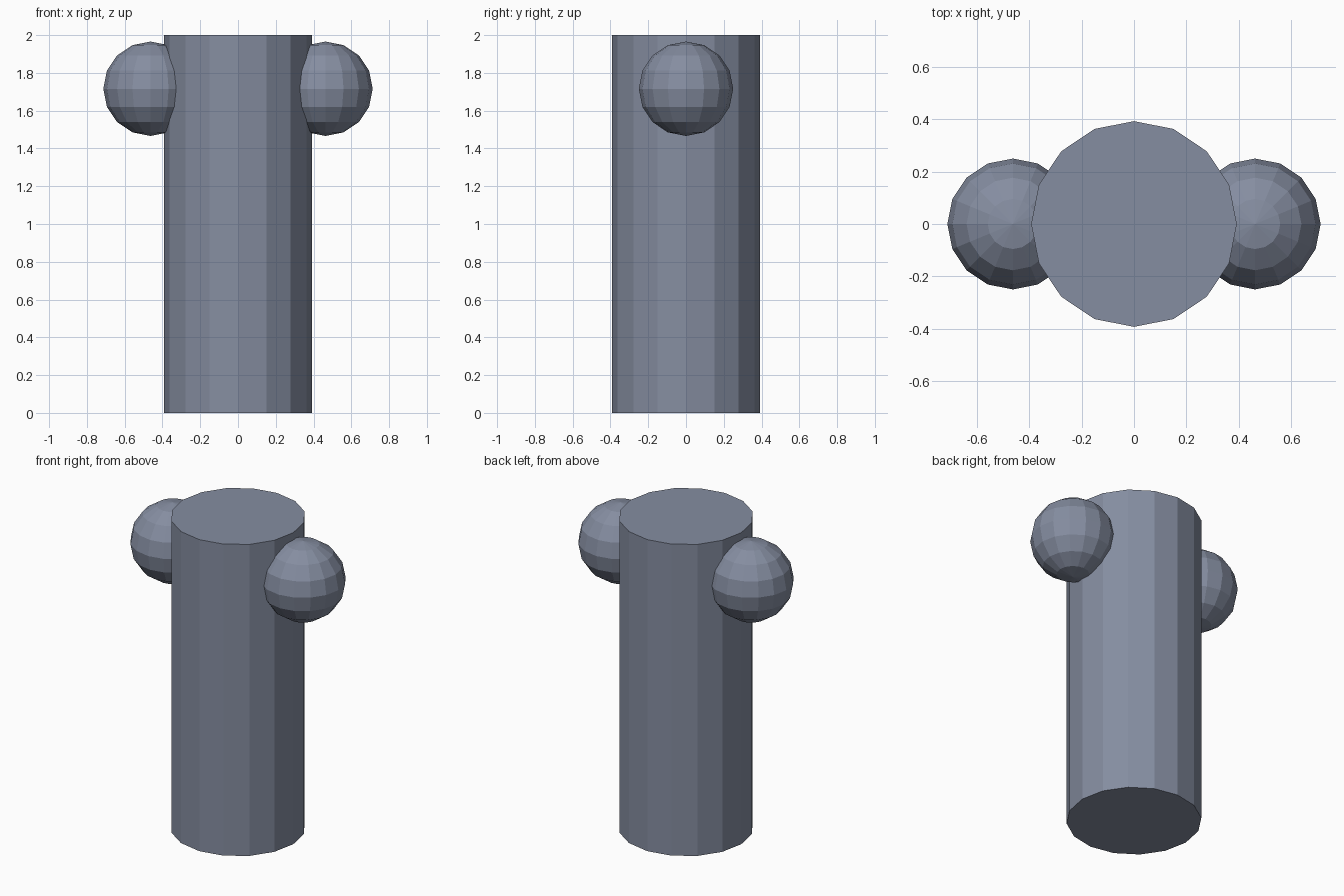
import bpy

if "Cube" in bpy.data.objects:
    bpy.data.objects.remove(bpy.data.objects["Cube"])

# Slate blue-grey shared by all parts
slate = bpy.data.materials.new("slate")
slate.diffuse_color = (0.135, 0.155, 0.205, 1.0)
slate.use_nodes = True
slate.node_tree.nodes["Principled BSDF"].inputs["Base Color"].default_value = slate.diffuse_color
slate.diffuse_color = (0.235, 0.268, 0.355, 1.0)
slate.use_nodes = True
slate.node_tree.nodes["Principled BSDF"].inputs["Base Color"].default_value = slate.diffuse_color


def finish(name):
    obj = bpy.context.object
    obj.name = name
    obj.data.materials.append(slate)


# Upright 16-sided post
bpy.ops.mesh.primitive_cylinder_add(vertices=16, radius=0.393, depth=2.0, location=(0, 0, 1.0))
finish("post")

# Low-poly ball on each side near the top
for side, label in ((-1, "left"), (1, "right")):
    bpy.ops.mesh.primitive_uv_sphere_add(segments=16, ring_count=8, radius=0.25,
                                         location=(side * 0.463, 0, 1.716))
    finish(label + "_ball")
